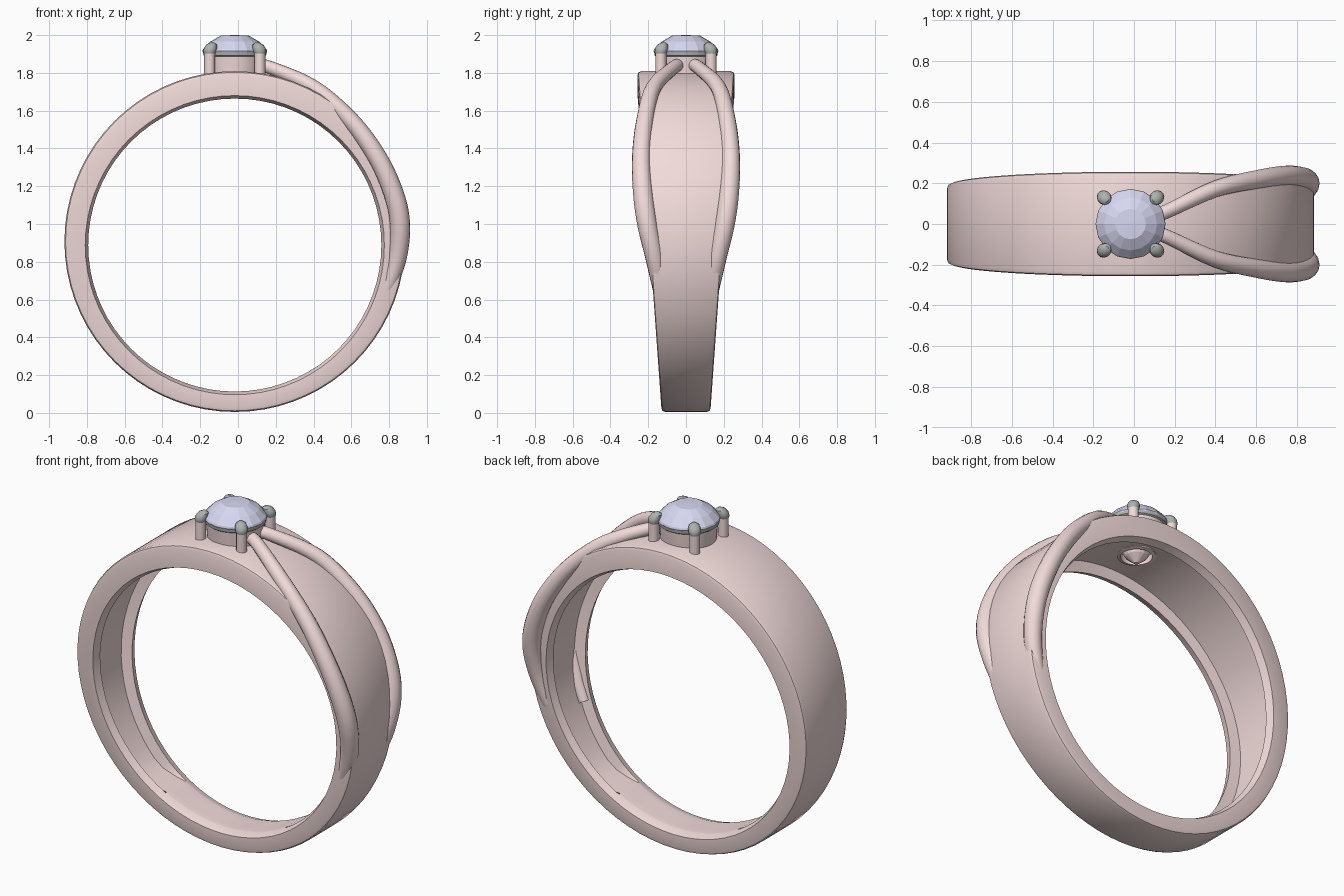
import bpy, bmesh, math
from mathutils import Vector

if "Cube" in bpy.data.objects:
    bpy.data.objects.remove(bpy.data.objects["Cube"])


def material(name, color):
    m = bpy.data.materials.new(name)
    m.diffuse_color = color
    m.use_nodes = True
    m.node_tree.nodes["Principled BSDF"].inputs["Base Color"].default_value = m.diffuse_color
    return m


ROSE = material("rose_gold", (0.88, 0.71, 0.70, 1))
GREY = material("grey_metal", (0.42, 0.45, 0.43, 1))
STONE = material("pale_stone", (0.68, 0.68, 0.88, 1))
CX = -0.017  # centre of band and setting


def make(name, rings, mat, smooth=True, closed=False):
    """Skin a list of equal point loops; closed joins last to first, else caps."""
    bm = bmesh.new()
    loops = [[bm.verts.new(p) for p in r] for r in rings]
    n = len(loops[0])
    pairs = list(zip(loops, loops[1:] + loops[:1]))
    for a, b in pairs if closed else pairs[:-1]:
        for i in range(n):
            bm.faces.new((a[i], a[(i + 1) % n], b[(i + 1) % n], b[i]))
    if not closed:
        bm.faces.new(loops[0])
        bm.faces.new(loops[-1])
    bmesh.ops.recalc_face_normals(bm, faces=bm.faces)
    me = bpy.data.meshes.new(name)
    bm.to_mesh(me)
    bm.free()
    ob = bpy.data.objects.new(name, me)
    bpy.context.collection.objects.link(ob)
    me.materials.append(mat)
    if smooth:
        shade(ob)
    return ob


def shade(ob):
    bpy.ops.object.select_all(action='DESELECT')
    ob.select_set(True)
    bpy.context.view_layer.objects.active = ob
    bpy.ops.object.shade_smooth_by_angle(angle=math.radians(35))


def lathe(name, profile, mat, x=CX, y=0.0, n=24, smooth=True, closed=False):
    """Round part from (radius, z) pairs."""
    rings = [[(x + r * math.cos(math.tau * i / n), y + r * math.sin(math.tau * i / n), z)
              for i in range(n)] for r, z in profile]
    return make(name, rings, mat, smooth, closed)


# Band: tapered width, softened outer edges, hollowed inside except at the foot
def band_section(a):
    c, s = math.cos(a), math.sin(a)
    ro, ri, zo, zi = 0.902, 0.788, 0.907, 0.888
    w = 0.13 + 0.07 * (zo + ro * s)
    from_foot = abs((math.degrees(a) + 90 + 180) % 360 - 180)
    depth = 0.065 * min(1, max(0, (from_foot - 30) / 12))
    pts = [(ro, zo, w - 0.02), (ro - 0.006, zo, w - 0.005), (ro - 0.02, zo, w)]
    pts += [(ri + 0.004, zi, w), (ri, zi, w - 0.012), (ri - 0.012, zi, w - 0.045)]
    pts += [(ri - 0.013 + depth, zi, w - 0.055), (ri - 0.013 + depth, zi, w * 0.3)]
    pts += [(r, z, -y) for r, z, y in reversed(pts)]
    return [(CX + r * c, y, z + r * s) for r, z, y in pts]


band = make("band", [band_section(math.tau * i / 72) for i in range(72)], ROSE, closed=True)

# Opening in the band below the stone
cutter = lathe("stone_hole_cutter", [(0.1, 1.5), (0.1, 1.95)], ROSE)
mod = band.modifiers.new("stone_hole", 'BOOLEAN')
mod.operation = 'DIFFERENCE'
mod.object = cutter
bpy.context.view_layer.objects.active = band
bpy.ops.object.modifier_apply(modifier=mod.name)
bpy.data.objects.remove(cutter)
shade(band)

# Split shoulder wires: x, y, z, radius
PATH = [(0.09, 0.035, 1.84, 0.034), (0.17, 0.066, 1.828, 0.035), (0.4, 0.172, 1.722, 0.041),
        (0.6, 0.218, 1.545, 0.046), (0.74, 0.236, 1.35, 0.050), (0.825, 0.227, 1.16, 0.053),
        (0.858, 0.205, 1.0, 0.053), (0.846, 0.168, 0.83, 0.049), (0.80, 0.140, 0.68, 0.042),
        (0.75, 0.125, 0.58, 0.034)]


def catmull(p, steps=5):
    p = [Vector(q) for q in p]
    q = [p[0] * 2 - p[1]] + p + [p[-1] * 2 - p[-2]]
    out = []
    for i in range(1, len(q) - 2):
        a, b, c, d = q[i - 1:i + 3]
        for k in range(steps):
            t = k / steps
            out.append(0.5 * (2 * b + (c - a) * t + (2 * a - 5 * b + 4 * c - d) * t * t
                              + (3 * b - a - 3 * c + d) * t ** 3))
    return out + [p[-1]]


for label, side in (("front", -1), ("back", 1)):
    pts = catmull([(x, y * side, z, r) for x, y, z, r in PATH])
    rings = []
    for i, p in enumerate(pts):
        t = (pts[min(i + 1, len(pts) - 1)] - pts[max(i - 1, 0)]).to_3d().normalized()
        u = Vector((0, 1, 0)).cross(t).normalized()
        v = t.cross(u)
        rings.append([p.to_3d() + p.w * (u * math.cos(math.tau * k / 16) + v * math.sin(math.tau * k / 16))
                      for k in range(16)])
    make("shoulder_wire_" + label, rings, ROSE)

# Setting: collar, grey seat rim and stepped cup beneath the stone
lathe("collar", [(0.148, 1.77), (0.158, 1.89), (0.125, 1.89), (0.1, 1.77)], ROSE, n=32, closed=True)
lathe("seat_rim", [(0.155, 1.885), (0.166, 1.893), (0.168, 1.912), (0.15, 1.915), (0.13, 1.89)], GREY, n=32, closed=True)
lathe("cup_ring", [(0.085, 1.715), (0.105, 1.72), (0.112, 1.79), (0.09, 1.79)], ROSE, n=32, closed=True)
lathe("stone_cup", [(0.012, 1.675), (0.06, 1.715), (0.115, 1.81), (0.115, 1.84)], ROSE, n=16, smooth=False)

# Four prongs with rounded tips leaning over the stone
for i, (sx, sy) in enumerate(((-1, -1), (1, -1), (1, 1), (-1, 1))):
    x, y = CX + 0.133 * sx, 0.133 * sy
    lathe(f"prong_{i + 1}", [(0.029, 1.75), (0.029, 1.91)], ROSE, x, y, 12)
    tip = [(0.026, 1.895, 0), (0.033, 1.91, 0), (0.035, 1.93, 0.004), (0.028, 1.95, 0.01), (0.01, 1.961, 0.014)]
    make(f"prong_tip_{i + 1}", [[(x - sx * lean + r * math.cos(math.tau * k / 12),
                                  y - sy * lean + r * math.sin(math.tau * k / 12), z) for k in range(12)]
                                for r, z, lean in tip], GREY)

# Faceted stone: pavilion, girdle, crown and table
lathe("stone", [(0.01, 1.77), (0.165, 1.9), (0.172, 1.915), (0.168, 1.926), (0.13, 1.965), (0.075, 1.997), (0.01, 2.0)],
      STONE, n=16, smooth=False)
